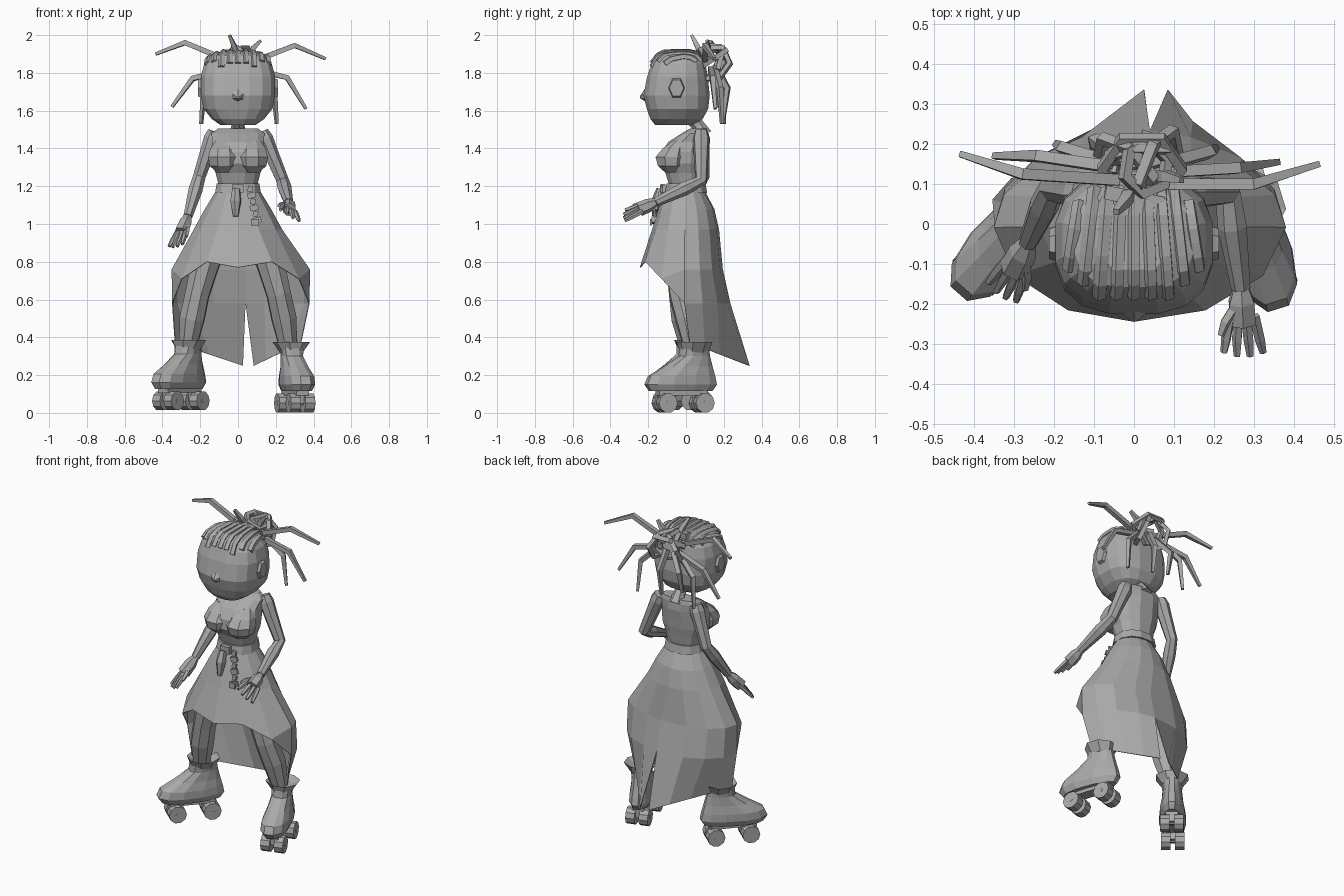
import bpy, bmesh, math
from mathutils import Vector, Matrix, Quaternion, Euler
from mathutils.bvhtree import BVHTree

cube = bpy.data.objects.get("Cube")
if cube:
    bpy.data.objects.remove(cube, do_unlink=True)

grey = bpy.data.materials.new("plain_grey")
grey.use_nodes = True
COLOUR = (0.4, 0.4, 0.4, 1)
grey.diffuse_color = COLOUR
grey.node_tree.nodes["Principled BSDF"].inputs["Base Color"].default_value = COLOUR


def make(name, verts, faces, mat=None, thick=0):
    """Mesh object from points and faces, flat shaded."""
    me = bpy.data.meshes.new(name)
    me.from_pydata([tuple(v) for v in verts], [], faces)
    bm = bmesh.new()
    bm.from_mesh(me)
    bmesh.ops.remove_doubles(bm, verts=bm.verts, dist=0.0005)
    bmesh.ops.recalc_face_normals(bm, faces=bm.faces)
    bm.to_mesh(me)
    bm.free()
    if mat:
        me.transform(mat)
    me.materials.append(grey)
    ob = bpy.data.objects.new(name, me)
    bpy.context.collection.objects.link(ob)
    if thick:
        ob.modifiers.new("thickness", 'SOLIDIFY').thickness = thick
    return ob


def bridge(count, n, closed=False):
    """Quads joining count rings of n points, with end caps when open."""
    faces = []
    for r in range(count if closed else count - 1):
        a, b = r * n, (r + 1) % count * n
        faces += [(a + i, a + (i + 1) % n, b + (i + 1) % n, b + i) for i in range(n)]
    if not closed:
        faces += [tuple(range(n)), tuple(range((count - 1) * n, count * n))]
    return faces


def loft(name, rings, n=12, power=2.0, taper=0, mat=None):
    """Stack of rounded rings (centre y, z, radius x, radius y)."""
    verts = []
    for cy, z, rx, ry in rings:
        for i in range(n):
            a = math.tau * (i + 0.5) / n
            c, s = (math.copysign(abs(f) ** (2 / power), f) for f in (math.cos(a), math.sin(a)))
            verts.append((rx * c * (1 - taper * s), cy + ry * s, z))
    return make(name, verts, bridge(len(rings), n), mat)


def tube(name, pts, radii, n=5, closed=False, mat=None, flat=1):
    """Faceted tube along a path."""
    pts = [Vector(p) for p in pts]
    if not isinstance(radii, (list, tuple)):
        radii = [radii] * len(pts)
    verts, q, last, k = [], Quaternion(), Vector((0, 0, 1)), len(pts)
    for j, p in enumerate(pts):
        a = pts[(j - 1) % k] if closed or j else p
        b = pts[(j + 1) % k] if closed or j < k - 1 else p
        d = (b - a).normalized()
        q = last.rotation_difference(d) @ q
        last = d
        for i in range(n):
            t = math.tau * (i + 0.5) / n
            verts.append(p + q @ Vector((radii[j] * math.cos(t), radii[j] * flat * math.sin(t), 0)))
    return make(name, verts, bridge(k, n, closed), mat)


def box(name, loc, size, rot=(0, 0, 0), mat=None):
    m = Matrix.LocRotScale(Vector(loc), Euler(rot), Vector(size))
    verts = [(x, y, z) for z in (-.5, .5) for x, y in ((-.5, -.5), (.5, -.5), (.5, .5), (-.5, .5))]
    return make(name, verts, bridge(2, 4), mat @ m if mat else m)


# Head, nose, ears, neck
head = loft("head", [(-.065, 1.525, .095, .10), (-.05, 1.555, .14, .14), (-.045, 1.61, .185, .165),
                     (-.05, 1.68, .20, .178), (-.045, 1.78, .20, .163), (-.04, 1.845, .182, .145),
                     (-.04, 1.89, .15, .12), (-.035, 1.913, .09, .08)], 16, 2.7)
tube("nose", [(0, -.2, 1.68), (0, -.243, 1.67)], [.06, .008], 6, flat=.8)
for s in (1, -1):
    tube("ear", [(s * .18, -.05, 1.72), (s * .213, -.05, 1.72)], [.065, .05], 6, flat=.75)
tube("neck", [(0, .09, 1.47), (0, .065, 1.52), (0, .02, 1.57)], [.05, .035, .035], 7)

# Braided rows lying over the scalp
tree = BVHTree.FromPolygons([v.co for v in head.data.vertices],
                            [tuple(p.vertices) for p in head.data.polygons])
for i in range(9):
    x = (i - 4) * .043
    path = []
    for j in range(9):
        y = -.178 + j * .033
        hit = tree.ray_cast(Vector((x * (1 - .03 * j), y, 3)), Vector((0, 0, -1)))[0]
        if hit and hit.z > 1.82:
            path.append(hit - Vector((0, 0, .006)))
    if len(path) > 1:
        tube("scalp_braid", path, .019, 5)

# Knotted bun made of hexagonal loops
for r, rot, loc in ((.1, (.6, 0, 0), (.02, .14, 1.87)), (.085, (1.3, .3, 0), (.02, .17, 1.85)),
                    (.1, (1.2, 0, 1.2), (.06, .14, 1.85)), (.065, (.2, .5, .4), (.03, .14, 1.91)),
                    (.095, (1.1, .2, -.9), (-.02, .14, 1.85))):
    m = Matrix.LocRotScale(Vector(loc), Euler(rot), None)
    tube("bun_loop", [(r * math.cos(i * math.tau / 6), r * math.sin(i * math.tau / 6), 0)
                      for i in range(6)], .018, 4, True, m)
box("bun_band", (.0, .065, 1.9), (.15, .035, .035), (0, .1, -.2))

# Loose locks
for path in ([(-.04, .11, 1.86), (-.28, .125, 1.96), (-.435, .175, 1.9)],
             [(.08, .1, 1.86), (.3, .1, 1.945), (.463, .15, 1.875)],
             [(-.04, .14, 1.82), (-.24, .17, 1.77), (-.35, .17, 1.62)],
             [(.08, .13, 1.82), (.26, .14, 1.775), (.36, .155, 1.61)],
             [(-.05, .15, 1.83), (-.18, .19, 1.72), (-.195, .2, 1.53)],
             [(.08, .15, 1.83), (.19, .18, 1.72), (.205, .19, 1.53)],
             [(.02, .16, 1.83), (.03, .22, 1.72), (.03, .2, 1.56)],
             [(-.02, .15, 1.82), (-.1, .21, 1.73), (-.1, .18, 1.6)],
             [(0, .1, 1.86), (-.02, .06, 1.94), (-.045, .03, 1.998)],
             [(.05, .12, 1.86), (.08, .12, 1.93), (.12, .11, 1.97)]):
    tube("loose_lock", path, [.02, .019, .011], 4)

# Torso and bust
loft("torso", [(0, 1.14, .115, .10), (0, 1.215, .108, .095), (-.005, 1.27, .122, .107),
               (-.015, 1.32, .145, .125), (-.01, 1.38, .15, .125), (.012, 1.435, .14, .108),
               (.045, 1.48, .145, .07), (.065, 1.505, .11, .045)], 12, 2.3)
for s in (1, -1):
    m = Matrix.LocRotScale(Vector((s * .075, -.078, 1.35)), None, Vector((.09, .09, .085)))
    loft("bust", [(0, -.9, .45, .4), (0, -.5, .9, .85), (0, .05, 1, 1), (.2, .6, .85, .75),
                  (.5, 1.1, .5, .4)], 8, 2, mat=m)

# Belt, buckle, pouch and chain
loft("belt", [(0, 1.165, .125, .115), (0, 1.215, .116, .106)], 12, 2.3)
box("buckle", (0, -.122, 1.19), (.06, .025, .045))
tube("pouch", [(-.01, -.135, 1.185), (-.012, -.155, 1.12), (-.012, -.165, 1.04)], [.022, .03, .014], 6)
for i in range(6):
    box("chain_link", (.065 + .007 * i, -.13 - .009 * i, 1.185 - .033 * i),
        (.045 if i % 2 else .026, .014, .03), (0, .25 * (-1) ** i, 0))
box("chain_tag", (.09, -.185, 1.01), (.04, .012, .035))


def arm(side, shoulder, elbow, wrist, tip, across):
    """Arm with palm, four fingers and a thumb."""
    sh, el, wr, tp, ac = map(Vector, (shoulder, elbow, wrist, tip, across))
    tube(side + "_arm", [sh, sh.lerp(el, .15), sh.lerp(el, .4), el, el.lerp(wr, .35), wr],
         [.035, .045, .041, .034, .038, .025], 7)
    palm = wr.lerp(tp, .5)
    tube(side + "_palm", [wr, wr.lerp(tp, .2), palm], [.022, .036, .038], 6)
    for k in range(4):
        o = ac * ((k - 1.5) * .024)
        tube(side + "_finger", [wr.lerp(tp, .4) + o, wr.lerp(tp, .75) + o * 1.4,
                                wr.lerp(tp, 1 - .05 * abs(k - 1.5)) + o * 1.6], [.014, .013, .009], 5)
    tube(side + "_thumb", [wr.lerp(tp, .15), palm - ac * .05, wr.lerp(tp, .68) - ac * .065],
         [.017, .015, .01], 5)


arm("right", (-.125, .08, 1.49), (-.205, .09, 1.25), (-.265, -.045, 1.04), (-.335, -.18, .875), (-.6, .4, -.1))
arm("left", (.125, .08, 1.49), (.235, .08, 1.23), (.268, -.16, 1.115), (.275, -.335, 1.04), (.85, 0, -.5))

# Long skirt: short pointed front, two long back panels with a slit
rows = [(1.17, .12, .112, .102), (1.08, .175, .145, .15), (.97, .235, .18, .175),
        (.76, .37, .245, .195), (.58, .368, .24, .235)]
angles = [math.radians(a) for a in (0, 28, 58, 88, 112, 135, 158, 180)]
hem = {0: .77, 1: .8, 2: .71}
verts, faces = [], []
for s, wide in ((1, 1.03), (-1, .95)):
    base = len(verts)
    for r, (z, rx, front, back) in enumerate(rows):
        for c, a in enumerate(angles):
            y = -math.cos(a) * (front if math.cos(a) > 0 else back)
            slit = .04 if c == 7 and r > 2 else 0
            x = s * rx * math.sin(a) * (wide if r > 2 else 1)
            verts.append((x + slit, y, hem.get(c, z) if r == 3 else z))
    for c in range(8):
        t = max(0, c - 3) / 4
        verts.append(Vector((s * .335, .02, .37)).lerp(Vector((s * .03 + .055, .337, .25)), t))
    at = lambda r, c: base + r * 8 + c
    for r in range(5):
        for c in range(0 if r < 3 else 3, 7):
            faces.append((at(r, c), at(r, c + 1), at(r + 1, c + 1), at(r + 1, c)))
    faces.append((at(3, 2), at(3, 3), at(4, 3)))
make("skirt", verts, faces, thick=.004)

# Legs and roller skates
for side, s, y, yaw, foot in (("right", -1, .02, -.72, (-.268, .02, .012)), ("left", 1, .04, .3, (.285, .035, 0))):
    tube(side + "_leg", [(s * .09, 0, 1.0), (s * .17, -.03, .8), (s * .215, -.025, .63),
                         (s * .243, y - .03, .5), (s * .27, y, .32)], [.085, .08, .068, .07, .045], 8)
    m = Matrix.Translation(foot) @ Matrix.Rotation(yaw, 4, 'Z')
    loft(side + "_boot", [(-.065, .115, .06, .175), (-.065, .15, .076, .2), (-.06, .195, .075, .185),
                          (-.025, .245, .062, .135), (.01, .3, .055, .085), (.01, .345, .06, .078)],
         12, 2.3, .18, m)
    loft(side + "_cuff", [(.01, .32, .06, .075), (.01, .375, .1, .095), (.01, .35, .05, .05)], 8, 2, mat=m)
    box(side + "_sole_plate", (0, -.06, .108), (.07, .27, .03), mat=m)
    for wy in (-.155, .05):
        box(side + "_truck", (0, wy, .08), (.03, .05, .06), mat=m)
        tube(side + "_axle", [(-.068, wy, .052), (.068, wy, .052)], .012, 6, mat=m)
        for wx in (-.04, .04):
            tube(side + "_wheel", [(wx - .027, wy, .052), (wx + .027, wy, .052)], .052, 10, mat=m)
